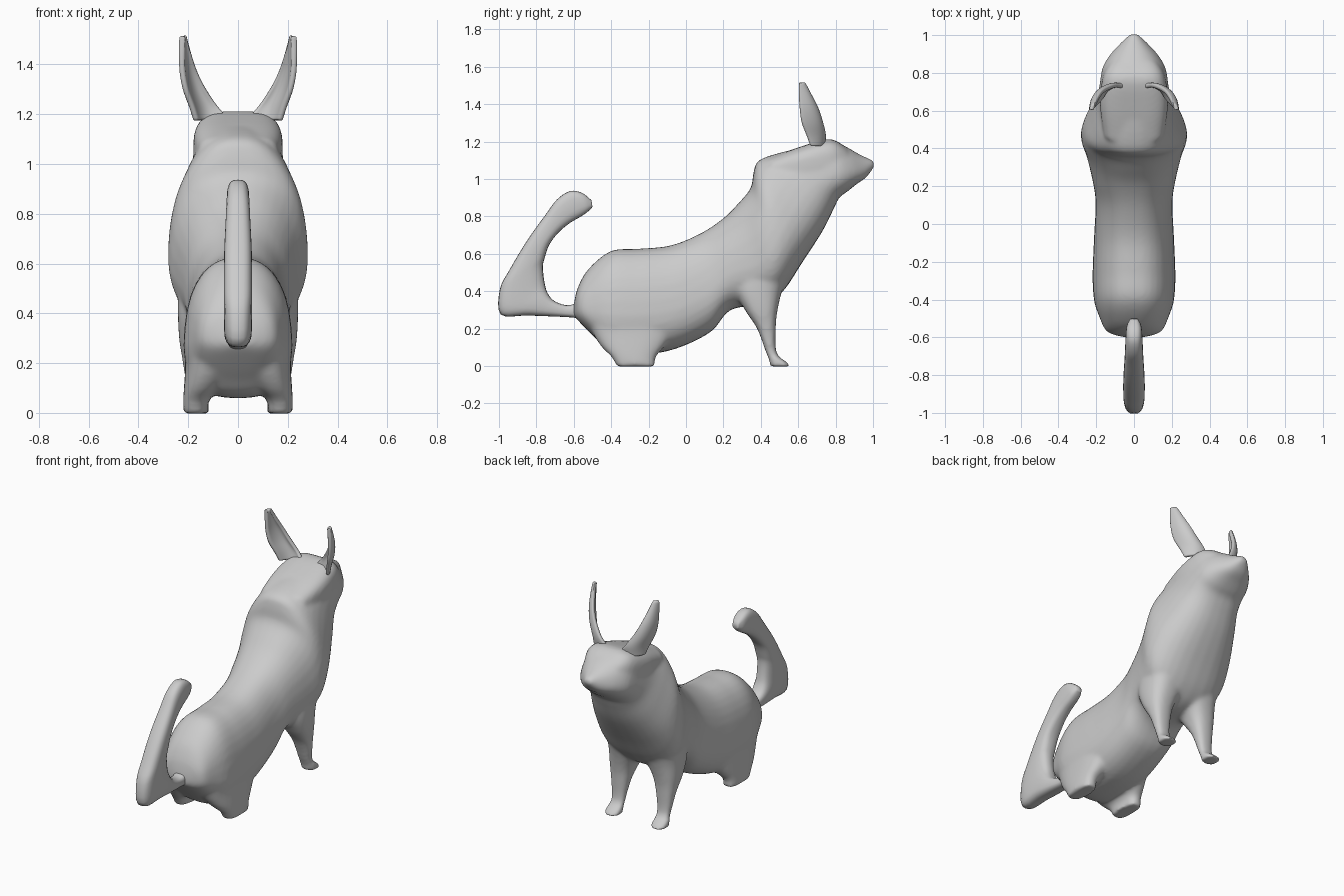
import bpy, bmesh, math

if "Cube" in bpy.data.objects:
    bpy.data.objects.remove(bpy.data.objects["Cube"])


def catmull(a, b, c, d, t):
    return [0.5 * (2 * q + (r - p) * t + (2 * p - 5 * q + 4 * r - s) * t * t
                   + (3 * q - p - 3 * r + s) * t ** 3) for p, q, r, s in zip(a, b, c, d)]


def refine(rows, steps):
    out = []
    for i in range(len(rows) - 1):
        a, d = rows[max(i - 1, 0)], rows[min(i + 2, len(rows) - 1)]
        out += [catmull(a, rows[i], rows[i + 1], d, k / steps) for k in range(steps)]
    return out + [list(rows[-1])]


def loft(bm, rows, power=2.3, sides=32, steps=5, side=1, taper=0.0):
    """Each row: y, z of one edge; y, z of the opposite edge; half width; x centre.
    taper narrows the first edge and widens the opposite one."""
    rings = []
    for y1, z1, y2, z2, w, xc in refine(rows, steps):
        ring = []
        for k in range(sides):
            a = 2 * math.pi * k / sides
            u = math.copysign(abs(math.cos(a)) ** (2 / power), math.cos(a))
            v = math.copysign(abs(math.sin(a)) ** (2 / power), math.sin(a))
            ring.append(bm.verts.new((side * (xc + w * u * (1 - taper * v)),
                                      (y1 + y2) / 2 + v * (y1 - y2) / 2,
                                      (z1 + z2) / 2 + v * (z1 - z2) / 2)))
        rings.append(ring)
    for r, s in zip(rings, rings[1:]):
        for k in range(sides):
            n = (k + 1) % sides
            bm.faces.new((r[k], r[n], s[n], s[k]))
    bm.faces.new(rings[0][::-1])
    bm.faces.new(rings[-1])


def finish(bm, name):
    bmesh.ops.recalc_face_normals(bm, faces=bm.faces)
    mesh = bpy.data.meshes.new(name)
    bm.to_mesh(mesh)
    bm.free()
    mesh.shade_smooth()
    ob = bpy.data.objects.new(name, mesh)
    bpy.context.collection.objects.link(ob)
    return ob


def centred(rows):
    return [r + (0.0,) for r in rows]


# Torso, chest, neck and muzzle: back edge, belly edge, half width
torso = centred([
    (-.60, .33, -.60, .27, .05), (-.578, .42, -.565, .23, .14), (-.52, .52, -.475, .14, .18),
    (-.40, .615, -.39, .07, .21), (-.25, .627, -.24, .06, .215), (-.08, .645, -.06, .09, .208),
    (.08, .71, .13, .18, .20), (.20, .79, .24, .30, .215), (.28, .87, .42, .33, .248),
    (.345, .95, .52, .40, .276), (.36, 1.03, .62, .55, .267), (.38, 1.09, .73, .72, .225),
    (.45, 1.125, .79, .84, .192), (.62, 1.17, .82, .90, .178), (.76, 1.21, .86, .93, .165),
    (.85, 1.175, .91, .97, .13), (.93, 1.13, .965, 1.01, .075), (1.0, 1.10, 1.01, 1.07, .02)])
# Broad skull
skull = centred([
    (.44, 1.11, .50, .93, .16), (.62, 1.175, .65, .95, .18),
    (.77, 1.213, .80, .95, .165), (.86, 1.165, .87, 1.0, .12)])
# Legs: front edge, rear edge, half width, x centre
front_leg = [
    (.558, -.003, .45, -.003, .05, .165), (.54, .02, .445, .03, .05, .165),
    (.485, .07, .425, .08, .045, .162), (.48, .20, .38, .20, .062, .16),
    (.49, .30, .315, .30, .085, .152), (.52, .42, .26, .42, .12, .122),
    (.58, .56, .30, .56, .14, .10)]
hind_leg = [
    (-.165, -.003, -.37, -.003, .05, .17), (-.16, .05, -.40, .05, .052, .168),
    (-.11, .11, -.45, .10, .075, .142), (-.05, .20, -.50, .18, .10, .112),
    (-.03, .32, -.54, .30, .12, .092), (-.12, .45, -.51, .43, .11, .08)]

bm = bmesh.new()
loft(bm, torso, power=2.45, taper=.13)
loft(bm, skull, power=3.4)
for s in (1, -1):
    loft(bm, front_leg, power=2.5, side=s)
    loft(bm, hind_leg, power=2.5, side=s)
body = finish(bm, "body")
remesh = body.modifiers.new("fuse", 'REMESH')
remesh.mode = 'VOXEL'
remesh.voxel_size = 0.011
remesh.use_smooth_shade = True
smooth = body.modifiers.new("soften", 'SMOOTH')
smooth.factor = 0.5
smooth.iterations = 12

# Tail: outer edge, inner edge, half width
tail = centred([
    (-.53, .25, -.53, .37, .05), (-.62, .26, -.62, .325, .04), (-.72, .265, -.70, .345, .048),
    (-.85, .27, -.74, .39, .055), (-.99, .275, -.757, .45, .056), (-.995, .41, -.765, .53, .057),
    (-.94, .52, -.755, .58, .057), (-.85, .67, -.73, .65, .055), (-.75, .81, -.68, .715, .05),
    (-.69, .89, -.62, .765, .047), (-.62, .935, -.56, .80, .044), (-.555, .925, -.525, .825, .038),
    (-.505, .885, -.50, .85, .02)])
bm = bmesh.new()
loft(bm, tail, power=2.8, sides=24, steps=4)
finish(bm, "tail")

# Ears: inner edge x, y; bulge x, y; outer edge x, y; height
ear = [
    (.03, .72, .14, .76, .172, .665, 1.175), (.08, .735, .16, .75, .188, .645, 1.23),
    (.128, .72, .195, .735, .212, .618, 1.30), (.163, .70, .218, .70, .224, .608, 1.37),
    (.187, .665, .224, .665, .226, .604, 1.44), (.207, .625, .22, .625, .225, .604, 1.515)]
for s, name in ((1, "right_ear"), (-1, "left_ear")):
    bm = bmesh.new()
    grid = []
    for x0, y0, x1, y1, x2, y2, z in refine(ear, 4):
        line = []
        for k in range(11):
            t = k / 10
            a, b, c = (1 - t) ** 2, 2 * t * (1 - t), t * t
            line.append(bm.verts.new((s * (a * x0 + b * x1 + c * x2),
                                      a * y0 + b * y1 + c * y2, z)))
        grid.append(line)
    for p, q in zip(grid, grid[1:]):
        for k in range(10):
            bm.faces.new((p[k], p[k + 1], q[k + 1], q[k]))
    ob = finish(bm, name)
    solid = ob.modifiers.new("thickness", 'SOLIDIFY')
    solid.thickness = 0.024
    solid.offset = 0
    sub = ob.modifiers.new("round", 'SUBSURF')
    sub.levels = sub.render_levels = 1
